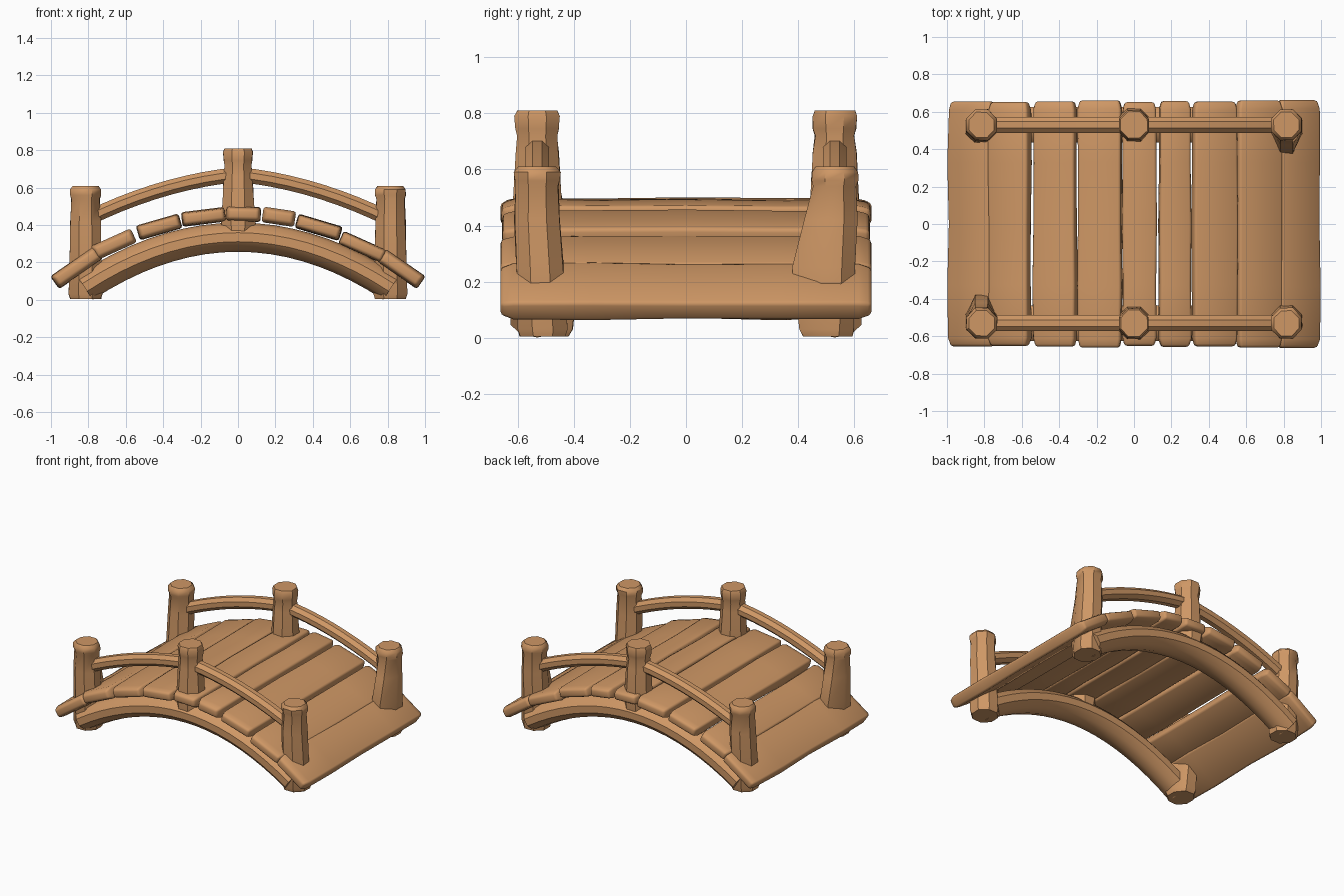
import bpy, bmesh, math, random
from mathutils import Vector

random.seed(4)
cube = bpy.data.objects.get("Cube")
if cube:
    bpy.data.objects.remove(cube, do_unlink=True)

wood = bpy.data.materials.new("warm wood")
wood.use_nodes = True
WOOD = (0.62, 0.31, 0.13, 1)
wood.diffuse_color = WOOD
wood.node_tree.nodes["Principled BSDF"].inputs["Base Color"].default_value = WOOD


def finish(name, bm, bevel=0.0, angle=40):
    bmesh.ops.recalc_face_normals(bm, faces=bm.faces)
    mesh = bpy.data.meshes.new(name)
    bm.to_mesh(mesh)
    bm.free()
    mesh.materials.append(wood)
    obj = bpy.data.objects.new(name, mesh)
    bpy.context.collection.objects.link(obj)
    bpy.ops.object.select_all(action="DESELECT")
    obj.select_set(True)
    bpy.context.view_layer.objects.active = obj
    if bevel:
        mod = obj.modifiers.new("worn edges", "BEVEL")
        mod.width = bevel
        mod.segments = 2
        bpy.ops.object.modifier_apply(modifier=mod.name)
    bpy.ops.object.shade_smooth_by_angle(angle=math.radians(angle))
    return obj


def skin(rings):
    """Closed tube through a list of equal-sized point rings."""
    bm = bmesh.new()
    loops = [[bm.verts.new(p) for p in ring] for ring in rings]
    n = len(loops[0])
    for a, b in zip(loops, loops[1:]):
        for i in range(n):
            j = (i + 1) % n
            bm.faces.new((a[i], a[j], b[j], b[i]))
    bm.faces.new(loops[0])
    bm.faces.new(loops[-1])
    return bm


def arch(name, height, x0, x1, y, half_y, half_z, sides, steps):
    """Oval log following a height curve along x."""
    rings = []
    for s in range(steps + 1):
        x = x0 + (x1 - x0) * s / steps
        slope = (height(x + 0.01) - height(x - 0.01)) / 0.02
        normal = Vector((-slope, 0, 1)).normalized()
        ring = []
        for i in range(sides):
            a = math.tau * (i + 0.5) / sides
            ring.append(Vector((x, y + half_y * math.cos(a), height(x)))
                        + normal * half_z * math.sin(a))
        rings.append(ring)
    finish(name, skin(rings))


def post(name, x, y, profile, flare=0.0):
    """Hewn eight-sided post; flare spreads its root towards the deck."""
    rings = []
    inward = -math.copysign(1, y)
    for z, r, shift in profile:
        ring = []
        for i in range(8):
            a = math.tau * (i + 0.5) / 8
            rr = r * 1.04 * random.uniform(0.97, 1.03)
            py = y + inward * shift + rr * math.sin(a)
            if math.sin(a) * inward > 0.5:
                py += inward * flare * max(0, 1 - abs(z - 0.25) / 0.3)
            ring.append((x + rr * math.cos(a), py, z))
        rings.append(ring)
    finish(name, skin(rings))


def plank(name, a, b, thick, half_len):
    """Board across the deck whose top runs from a to b in the xz plane."""
    a, b = Vector((a[0], 0, a[1])), Vector((b[0], 0, b[1]))
    along = (b - a).normalized()
    down = Vector((along.z, 0, -along.x)) * thick
    rings = []
    for t in (-1, -0.93, -0.5, 0, 0.5, 0.93, 1):
        inset = 0.012 if abs(t) == 1 else random.uniform(-0.003, 0.004)
        pull = along * inset
        sink = down * (inset / thick)
        y = Vector((0, t * half_len, 0))
        rings.append([a + pull + sink + y, b - pull + sink + y,
                      b - pull + down - sink + y, a + pull + down - sink + y])
    finish(name, skin(rings), bevel=0.014, angle=50)


def beam_height(x):
    return 0.335 - 0.40 * x * x


def rail_height(x):
    return 0.67 - 0.1 * abs(x) - 0.24 * x * x


# Post profiles: height, radius, inward shift
END_POST = [(0.005, 0.085, 0.02), (0.03, 0.092, 0.02), (0.25, 0.086, 0.01),
            (0.42, 0.084, 0), (0.54, 0.078, 0), (0.56, 0.085, 0),
            (0.59, 0.085, 0), (0.61, 0.07, 0)]
MID_POST = [(0.30, 0.08, 0), (0.42, 0.096, 0), (0.52, 0.087, 0),
            (0.66, 0.08, 0), (0.72, 0.073, 0), (0.745, 0.08, 0),
            (0.79, 0.083, 0), (0.81, 0.074, 0)]

# Beams, posts and handrails on both sides
for side, y in (("front", -0.53), ("back", 0.53)):
    arch(side + "_beam", beam_height, -0.82, 0.82, y, 0.10, 0.078, 10, 18)
    post(side + "_middle_post", 0, y, MID_POST)
    for end, x in (("left", 0.815), ("right", -0.815)):
        post(f"{side}_{end}_post", x, y, END_POST, 0.06 if x * y > 0 else 0)
        arch(f"{side}_{end}_handrail", rail_height, 0, x, y, 0.046, 0.043, 8, 9)

# Deck boards, from right end to left end
BOARDS = [((-1.0, 0.125), (-0.77, 0.285)), ((-0.785, 0.285), (-0.575, 0.38)),
          ((-0.545, 0.395), (-0.32, 0.46)), ((-0.305, 0.468), (-0.07, 0.497)),
          ((-0.062, 0.5), (0.122, 0.495)), ((0.14, 0.495), (0.308, 0.47)),
          ((0.325, 0.46), (0.56, 0.39)), ((0.565, 0.37), (0.80, 0.265)),
          ((0.79, 0.27), (1.0, 0.125))]
for i, (a, b) in enumerate(BOARDS):
    plank(f"deck_board_{i + 1}", a, b, 0.078, random.uniform(0.65, 0.662))
